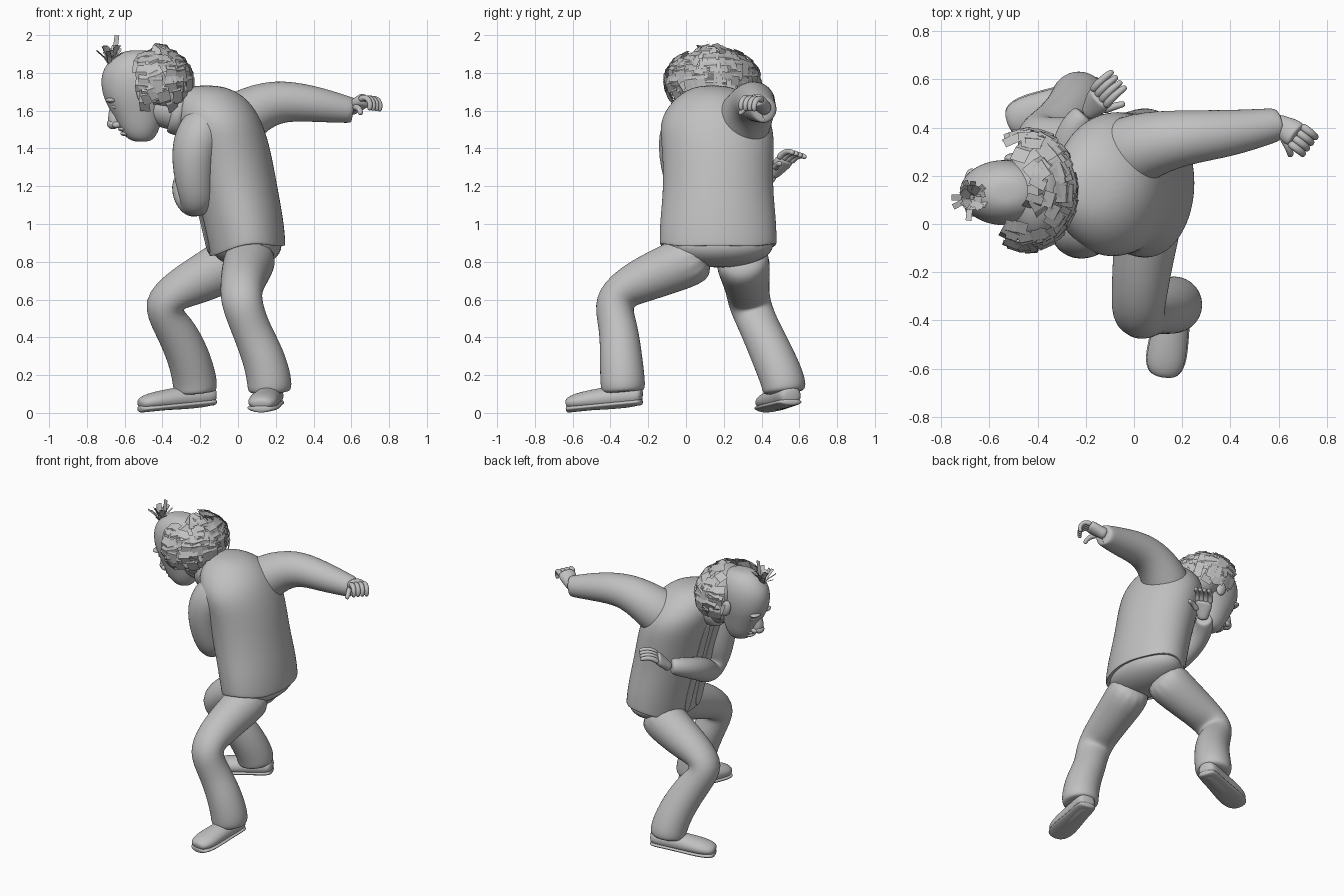
import bpy, bmesh, math, random
from mathutils import Vector, Matrix

cube = bpy.data.objects.get("Cube")
if cube:
    bpy.data.objects.remove(cube)
random.seed(4)
X, Y, Z = Vector((1, 0, 0)), Vector((0, 1, 0)), Vector((0, 0, 1))

clay = bpy.data.materials.new("plain grey")
clay.use_nodes = True
clay.diffuse_color = (0.53, 0.53, 0.53, 1)
clay.node_tree.nodes["Principled BSDF"].inputs["Base Color"].default_value = clay.diffuse_color


def finish(name, bm, subsurf=0, smooth=True):
    bmesh.ops.recalc_face_normals(bm, faces=bm.faces)
    for f in bm.faces:
        f.smooth = smooth
    mesh = bpy.data.meshes.new(name)
    bm.to_mesh(mesh)
    bm.free()
    mesh.materials.append(clay)
    ob = bpy.data.objects.new(name, mesh)
    bpy.context.collection.objects.link(ob)
    if subsurf:
        mod = ob.modifiers.new("Smooth", 'SUBSURF')
        mod.levels = mod.render_levels = subsurf
    return ob


def loft(name, rings, ref=Z, flat=False, sides=14, bend=None):
    """Rings are (x, y, z, radius) or (x, y, z, width, height) along a path."""
    bm = bmesh.new()
    centres = [Vector(r[:3]) for r in rings]
    loops = []
    for i, r in enumerate(rings):
        t = (centres[min(i + 1, len(rings) - 1)] - centres[max(i - 1, 0)]).normalized()
        u = X if flat else t.cross(ref).normalized()
        v = Y if flat else u.cross(t).normalized()
        loop = []
        for k in range(sides):
            a = math.tau * k / sides
            p = centres[i] + u * math.cos(a) * r[3] + v * math.sin(a) * r[-1]
            loop.append(bm.verts.new(bend(p) if bend else p))
        loops.append(loop)
    for a, b in zip(loops, loops[1:]):
        for k in range(sides):
            j = (k + 1) % sides
            bm.faces.new((a[k], a[j], b[j], b[k]))
    bm.faces.new(loops[0])
    bm.faces.new(loops[-1])
    return finish(name, bm, 2)


def ball(name, centre, radii, tilt=0):
    bm = bmesh.new()
    bmesh.ops.create_uvsphere(bm, u_segments=28, v_segments=18, radius=1)
    m = Matrix.Translation(centre) @ Matrix.Rotation(tilt, 4, 'Y') @ Matrix.Diagonal((*radii, 1))
    bmesh.ops.transform(bm, matrix=m, verts=bm.verts)
    return finish(name, bm)


def strip(bm, root, along, normal, length, width, lift=0.0):
    """One flat lock of hair, bent at its middle."""
    side = along.cross(normal).normalized() * width / 2
    rows = []
    for s, h in ((0, 0), (0.5, lift), (1, 0)):
        p = root + along * length * s + normal * h
        rows.append([bm.verts.new(p - side), bm.verts.new(p + side)])
    for a, b in zip(rows, rows[1:]):
        bm.faces.new((a[0], a[1], b[1], b[0]))


# Jacket, with a hem that rises towards the back and sides
def hem(p):
    low = max(0, min(1, (1.15 - p.z) / 0.25))
    p.z += low * (0.14 * (p.x - 0.04) + 0.5 * max(0, abs(p.y - .17) - .2) ** 1.2)
    return p


loft("jacket", [(.05, .17, .875, .18, .28), (.05, .17, .85, .202, .312), (.05, .17, .865, .205, .315),
                (.03, .17, 1.0, .215, .312), (-.015, .17, 1.2, .226, .292),
                (-.06, .17, 1.4, .235, .3), (-.1, .16, 1.53, .235, .307),
                (-.13, .15, 1.625, .215, .25), (-.155, .145, 1.7, .16, .165),
                (-.17, .14, 1.735, .07, .07)], flat=True, sides=20, bend=hem)
for name, y in (("jacket_edge_left", .09), ("jacket_edge_right", .21)):
    loft(name, [(-.33, y, 1.52, .012, .03), (-.285, y, 1.38, .012, .04),
                (-.235, y, 1.18, .012, .04), (-.185, y, 1.0, .012, .04),
                (-.15, y, .83, .012, .035)], flat=True, sides=8)

# Trousers
ball("trouser_seat", (.045, .175, .885), (.185, .285, .115))
loft("front_trouser_leg", [(.08, .12, .85, .15), (.045, -.08, .765, .135), (.02, -.3, .675, .118),
                           (.015, -.395, .59, .112), (.065, -.355, .45, .104), (.135, -.345, .3, .116),
                           (.168, -.335, .17, .122), (.167, -.333, .115, .12),
                           (.168, -.332, .105, .09)], ref=X)
loft("rear_trouser_leg", [(.05, .29, .85, .155), (-.1, .31, .755, .14), (-.29, .325, .665, .12),
                          (-.42, .335, .575, .115), (-.335, .39, .45, .108), (-.26, .46, .3, .117),
                          (-.228, .515, .17, .121), (-.225, .522, .115, .12),
                          (-.224, .523, .105, .09)], ref=Y)


# Shoes with soles
def shoe(name, heel, toe):
    heel, toe = Vector(heel), Vector(toe)
    shape = ((0, .045, .04), (.06, .068, .06), (.3, .068, .065), (.6, .08, .058),
             (.82, .085, .05), (.95, .068, .038), (1, .038, .022))
    upper, sole = [], []
    for s, w, h in shape:
        p = heel.lerp(toe, s)
        upper.append((p.x, p.y, p.z + h * .3, w, h))
        sole.append((p.x, p.y, p.z - .018, w * 1.06, .02))
    loft(name, upper)
    loft(name + "_sole", sole)


shoe("front_shoe", (.185, -.23, .078), (.12, -.635, .038))
shoe("rear_shoe", (-.12, .56, .078), (-.525, .42, .038))

# Sleeves
loft("raised_sleeve", [(-.1, .25, 1.46, .17), (.03, .325, 1.575, .15), (.2, .36, 1.66, .117),
                       (.4, .375, 1.637, .1), (.58, .41, 1.605, .073), (.61, .415, 1.6, .068),
                       (.605, .414, 1.6, .05)])
loft("folded_sleeve", [(-.11, .06, 1.6, .09), (-.185, -.01, 1.51, .135), (-.238, -.03, 1.4, .127),
                       (-.235, -.015, 1.22, .105), (-.205, .015, 1.09, .088), (-.25, .13, 1.125, .086),
                       (-.285, .26, 1.2, .078), (-.26, .39, 1.25, .065), (-.21, .45, 1.27, .055),
                       (-.205, .455, 1.27, .04)], ref=X)


# Hands: a palm, four curling fingers and a thumb
def hand(name, wrist, fwd, back, curl, thick):
    wrist, fwd = Vector(wrist), Vector(fwd).normalized()
    side = fwd.cross(Vector(back)).normalized()
    back = side.cross(fwd)
    palm = []
    for s, w in ((-.03, .034), (.01, .042), (.05, .056), (.085, .058), (.1, .048)):
        palm.append((*(wrist + fwd * s), w, thick))
    loft(name + "_palm", palm, ref=back)
    digits = [(wrist + fwd * .085 + side * (i - 1.5) * .029, fwd, curl, .034) for i in range(4)]
    digits.append((wrist + fwd * .035 + side * .035 - back * .02,
                   (fwd + side * .5 - back * .4).normalized(), curl * .5, .026))
    for i, (p, d, bend, step) in enumerate(digits):
        pts = [(*p, .019)]
        for j in range(4):
            p = p + d * step
            d = Matrix.Rotation(-bend, 3, side) @ d
            pts.append((*p, .0185 - .0015 * j))
        loft(name + ("_thumb" if i == 4 else "_finger"), pts, ref=side, sides=8)


hand("raised_hand", (.605, .415, 1.615), (.72, -.5, .45), (-.3, .3, .95), .78, .038)
hand("folded_hand", (-.18, .47, 1.275), (.42, .6, .72), (-.45, -.1, .8), .38, .03)

# Neck, collar and head
loft("neck", [(-.2, .13, 1.58, .12), (-.33, .13, 1.6, .11), (-.44, .13, 1.62, .1), (-.5, .13, 1.66, .08)])
loft("collar", [(-.27, .13, 1.59, .14), (-.33, .13, 1.6, .132), (-.36, .13, 1.605, .12),
                (-.35, .13, 1.605, .1)])
loft("head", [(-.51, .13, 1.435, .035, .035), (-.515, .13, 1.45, .07, .06), (-.52, .13, 1.49, .1, .085),
              (-.525, .13, 1.55, .125, .103), (-.535, .13, 1.61, .148, .117),
              (-.537, .13, 1.67, .178, .132), (-.537, .13, 1.74, .192, .139),
              (-.535, .13, 1.81, .187, .134), (-.53, .13, 1.875, .147, .108),
              (-.53, .13, 1.912, .085, .065), (-.53, .13, 1.92, .03, .03)], flat=True, sides=20)
loft("nose", [(-.65, .13, 1.64, .026), (-.655, .13, 1.59, .032), (-.652, .13, 1.545, .042),
              (-.645, .13, 1.505, .028)], ref=Y, sides=10)
ball("nose_tip", (-.662, .13, 1.53), (.032, .034, .028))
ball("upper_lip", (-.61, .13, 1.503), (.025, .05, .014))
ball("lower_lip", (-.598, .13, 1.478), (.025, .042, .013))
for s, label in ((-1, "left"), (1, "right")):
    ball("brow_" + label, (-.672, .13 + s * .055, 1.655), (.03, .045, .014))
    ball("eye_" + label, (-.648, .13 + s * .052, 1.622), (.02, .025, .016))
    ball("nostril_" + label, (-.643, .13 + s * .028, 1.525), (.024, .018, .018))
    ball("ear_" + label, (-.5, .13 + s * .142, 1.685), (.035, .022, .058), -.3)

# Fringe of flat locks around the sides and back of the head
ball("hair_mass", (-.405, .135, 1.76), (.13, .205, .15))
bm = bmesh.new()
centre, radii = Vector((-.44, .14, 1.765)), Vector((.185, .24, .162))
count = 0
while count < 150:
    n = Vector([random.gauss(0, 1) for _ in range(3)]).normalized()
    root = centre + Vector([n[i] * radii[i] for i in range(3)])
    if root.x < -.51 or root.z < 1.67 or (root.x < -.42 and abs(n.y) < .6):
        continue
    down = (-Z + X * random.uniform(-.2, .5) + n * .3)
    along = (down - n * down.dot(n) * .8).normalized()
    strip(bm, root - along * .04, along, n, random.uniform(.08, .13), random.uniform(.04, .075), .02)
    count += 1
finish("hair_fringe", bm, smooth=False)

# Tuft at the front of the crown
bm = bmesh.new()
for i in range(26):
    a = math.tau * i / 26 * 5
    along = Vector((math.cos(a), math.sin(a), random.uniform(.6, 2.5))).normalized()
    strip(bm, Vector((-.675, .11, 1.835)), along, along.cross(Z).cross(along).normalized(),
          random.uniform(.09, .13), .024, .008)
strip(bm, Vector((-.66, .11, 1.84)), Vector((.12, .02, 1)).normalized(), Y, .16, .025)
finish("hair_tuft", bm, smooth=False)
